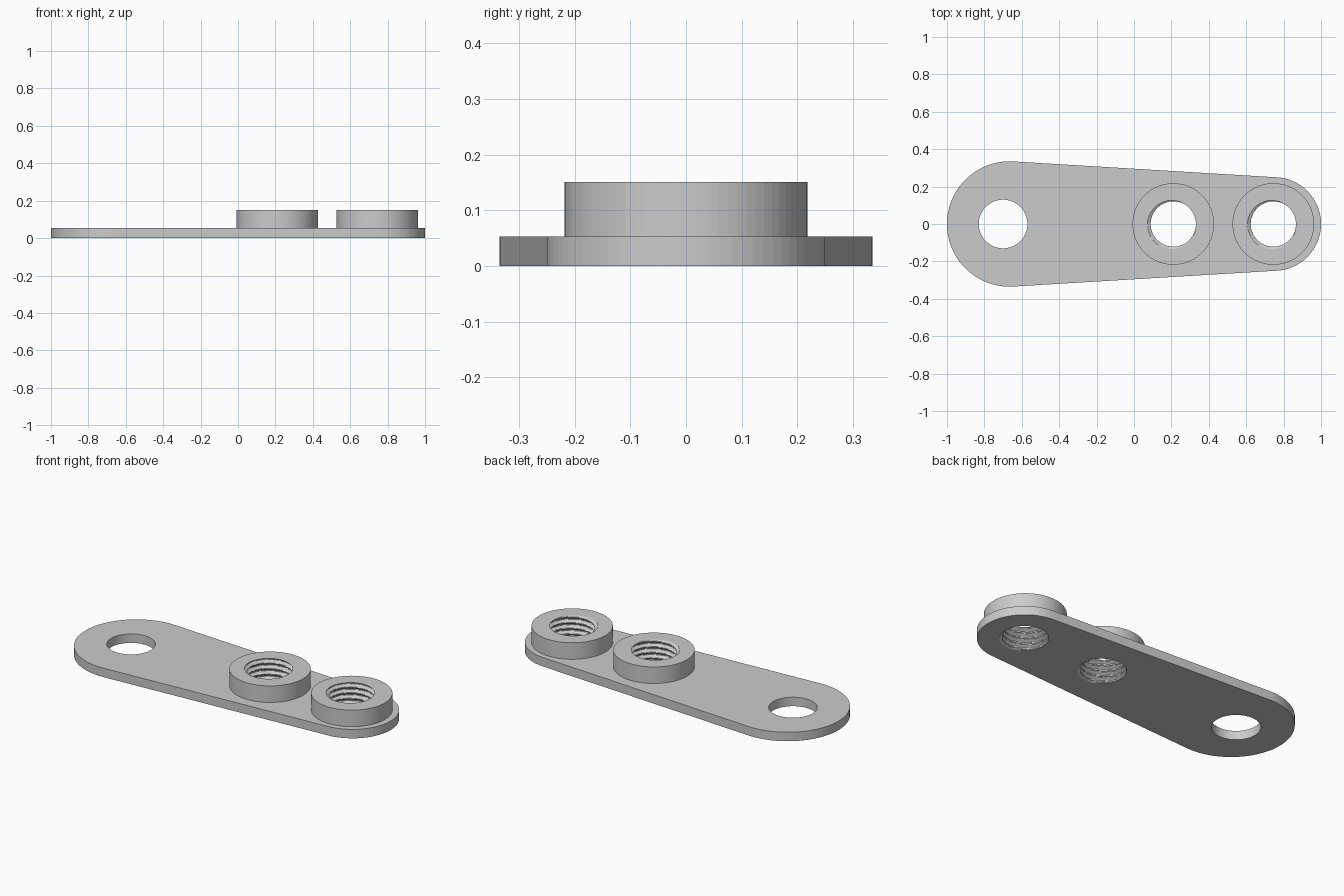
import bpy, bmesh
from math import sin, cos, pi, asin, tau

cube = bpy.data.objects.get("Cube")
if cube:
    bpy.data.objects.remove(cube)

SEG = 72
PLATE_H, BOSS_H = 0.053, 0.151
BOSS_R, BOSS_X = 0.218, (0.21, 0.745)
PITCH, MINOR, MAJOR = 0.033, 0.121, 0.138

grey = bpy.data.materials.new("grey metal")
grey.use_nodes = True
colour = (0.6, 0.6, 0.6, 1)
grey.diffuse_color = colour
grey.node_tree.nodes["Principled BSDF"].inputs["Base Color"].default_value = colour


def finish(bm, name):
    bmesh.ops.recalc_face_normals(bm, faces=bm.faces)
    mesh = bpy.data.meshes.new(name)
    bm.to_mesh(mesh)
    bm.free()
    mesh.materials.append(grey)
    obj = bpy.data.objects.new(name, mesh)
    bpy.context.collection.objects.link(obj)
    return obj


def circle(x, radius):
    return [(x + radius * cos(tau * i / SEG), radius * sin(tau * i / SEG))
            for i in range(SEG)]


def thread_radius(angle, z):
    # Triangular thread with flattened crests and roots
    phase = (z / PITCH - angle / tau) % 1
    ramp = min(max(abs(phase * 2 - 1) * 1.6 - 0.3, 0), 1)
    return MINOR + (MAJOR - MINOR) * ramp


def thread_ring(x, z):
    points = []
    for i in range(SEG):
        a = tau * i / SEG
        r = thread_radius(a, z)
        points.append((x + r * cos(a), r * sin(a)))
    return points


def ring(bm, points, z):
    return [bm.verts.new((x, y, z)) for x, y in points]


def bridge(bm, a, b):
    n = len(a)
    return [bm.faces.new((a[i], a[(i + 1) % n], b[(i + 1) % n], b[i])) for i in range(n)]


def cap(bm, loops, up):
    # Flat face around the holes
    edges = []
    for loop in loops:
        for i, v in enumerate(loop):
            w = loop[(i + 1) % len(loop)]
            edges.append(bm.edges.get((v, w)) or bm.edges.new((v, w)))
    bmesh.ops.triangle_fill(bm, edges=edges, use_beauty=True, normal=(0, 0, up))


def outline():
    # Two round ends joined by tangent sides
    xa, ra, xb, rb = -0.665, 0.335, 0.75, 0.25
    tilt = pi / 2 - asin((ra - rb) / (xb - xa))
    half = SEG // 2
    points = []
    for x, r, start, sweep in ((xb, rb, -tilt, 2 * tilt),
                               (xa, ra, tilt, tau - 2 * tilt)):
        for i in range(half + 1):
            a = start + sweep * i / half
            points.append((x + r * cos(a), r * sin(a)))
    return points


# Plate with a plain hole at the wide end
bm = bmesh.new()
edge, hole = outline(), circle(-0.70, 0.13)
low = [ring(bm, edge, 0), ring(bm, hole, 0)]
high = [ring(bm, edge, PLATE_H), ring(bm, hole, PLATE_H)]
for a, b in zip(low, high):
    bridge(bm, a, b)
cap(bm, low + [ring(bm, thread_ring(x, 0), 0) for x in BOSS_X], -1)
cap(bm, high + [ring(bm, circle(x, BOSS_R), PLATE_H) for x in BOSS_X], 1)
finish(bm, "plate")

# Threaded bosses: outer wall, top rim, then thread down through the plate
ROWS = 56
for name, x in zip(("middle_boss", "end_boss"), BOSS_X):
    bm = bmesh.new()
    rings = [ring(bm, circle(x, BOSS_R), PLATE_H), ring(bm, circle(x, BOSS_R), BOSS_H)]
    for k in range(ROWS, -1, -1):
        z = BOSS_H * k / ROWS
        rings.append(ring(bm, thread_ring(x, z), z))
    for a, b in zip(rings, rings[1:]):
        bridge(bm, a, b)
    finish(bm, name)
